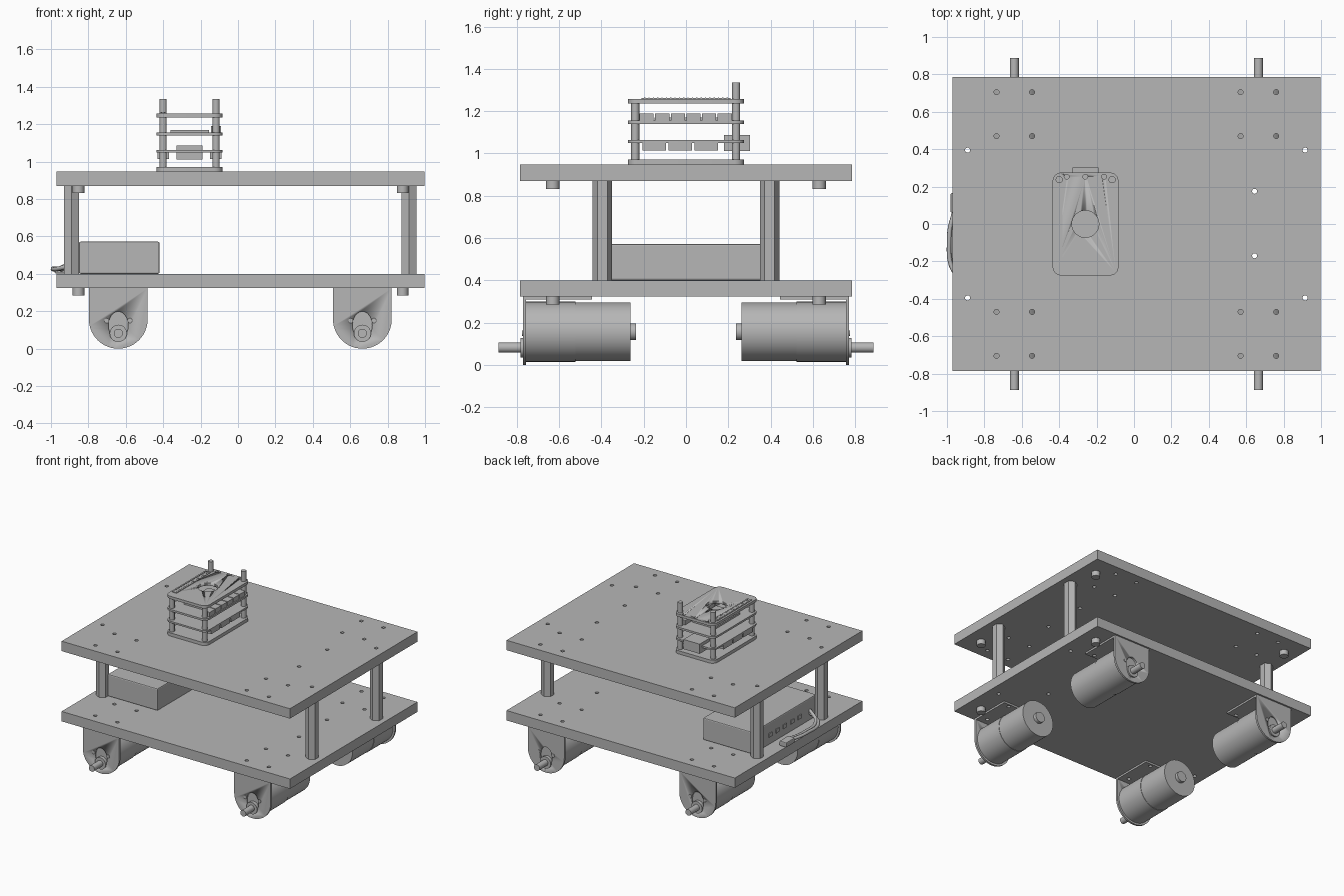
import bpy
import math
from mathutils import Matrix, Vector

cube = bpy.data.objects.get("Cube")
if cube:
    bpy.data.objects.remove(cube, do_unlink=True)

grey = bpy.data.materials.new("plain grey")
grey.use_nodes = True
grey.diffuse_color = (0.47, 0.47, 0.47, 1)
grey.node_tree.nodes["Principled BSDF"].inputs["Base Color"].default_value = (0.47, 0.47, 0.47, 1)


def finish(name, smooth=False):
    ob = bpy.context.object
    ob.name = name
    ob.data.materials.append(grey)
    if smooth:
        bpy.ops.object.shade_smooth_by_angle(angle=math.radians(35))
    return ob


def box(name, x, y, z, bevel=0):
    """Box from (min, max) pairs."""
    bpy.ops.mesh.primitive_cube_add(size=1)
    ob = finish(name)
    size = Vector([b - a for a, b in (x, y, z)])
    mid = Vector([(a + b) / 2 for a, b in (x, y, z)])
    ob.data.transform(Matrix.Translation(mid) @ Matrix.Diagonal((*size, 1)))
    if bevel:
        mod = ob.modifiers.new("bevel", "BEVEL")
        mod.width, mod.segments = bevel, 2
    return ob


def rod(name, start, end, r, sides=32, turn=0):
    """Cylinder between two points."""
    a, b = Vector(start), Vector(end)
    bpy.ops.mesh.primitive_cylinder_add(vertices=sides, radius=r, depth=(b - a).length)
    ob = finish(name, sides > 8)
    spin = (b - a).to_track_quat("Z", "Y").to_matrix().to_4x4()
    ob.data.transform(Matrix.Translation((a + b) / 2) @ spin @ Matrix.Rotation(turn, 4, "Z"))
    return ob


def prism(name, outline, axis, low, high):
    """Extrude a 2D outline along z, or along y for (x, z) outlines."""
    place = (lambda u, v, d: (u, v, d)) if axis == "z" else (lambda u, v, d: (u, d, v))
    n = len(outline)
    verts = [place(u, v, d) for d in (low, high) for u, v in outline]
    faces = [tuple(range(n))[::-1], tuple(range(n, 2 * n))]
    faces += [(i, (i + 1) % n, n + (i + 1) % n, n + i) for i in range(n)]
    if axis == "y":
        faces = [f[::-1] for f in faces]
    mesh = bpy.data.meshes.new(name)
    mesh.from_pydata(verts, [], faces)
    ob = bpy.data.objects.new(name, mesh)
    bpy.context.collection.objects.link(ob)
    bpy.ops.object.select_all(action="DESELECT")
    ob.select_set(True)
    bpy.context.view_layer.objects.active = ob
    return finish(name, True)


def arc(cx, cy, r, start, stop, steps):
    return [(cx + r * math.cos(math.radians(start + (stop - start) * i / steps)),
             cy + r * math.sin(math.radians(start + (stop - start) * i / steps)))
            for i in range(steps + 1)]


def rounded(x0, x1, y0, y1, r):
    return (arc(x1 - r, y1 - r, r, 0, 90, 6) + arc(x0 + r, y1 - r, r, 90, 180, 6)
            + arc(x0 + r, y0 + r, r, 180, 270, 6) + arc(x1 - r, y0 + r, r, 270, 360, 6))


def join(parts, name):
    bpy.ops.object.select_all(action="DESELECT")
    for p in parts:
        p.select_set(True)
    bpy.context.view_layer.objects.active = parts[0]
    bpy.ops.object.join()
    parts[0].name = name
    return parts[0]


def cut(ob, cutter):
    mod = ob.modifiers.new("holes", "BOOLEAN")
    mod.operation, mod.solver, mod.object = "DIFFERENCE", "EXACT", cutter
    cutter.hide_render = True
    cutter.hide_set(True)


# Drill pattern shared by plates, posts and bracket flanges
MOTOR_X = (-0.64, 0.665)
POSTS = [(x, y) for x in (-0.89, 0.915) for y in (-0.395, 0.395)]
spots = POSTS + [(0.645, 0.175), (0.645, -0.17)]
spots += [(m + d, y) for m in MOTOR_X for d in (-0.095, 0.095)
          for y in (-0.705, -0.47, 0.47, 0.705)]
drills = join([rod("drill", (x, y, 0.304), (x, y, 1), 0.0135, 16) for x, y in spots], "drill_cutter")

# Chassis plates with screw heads below
for name, low, high in (("lower_plate", 0.323, 0.4), ("upper_plate", 0.87, 0.947)):
    cut(box(name, (-0.97, 0.997), (-0.785, 0.785), (low, high)), drills)
    for x in (-0.853, 0.88):
        for y in (-0.63, 0.63):
            rod(name + "_screw_head", (x, y, low - 0.038), (x, y, low), 0.031)

# Hexagonal spacer posts
for x, y in POSTS:
    cut(rod("post", (x, y, 0.4), (x, y, 0.87), 0.046, 6), drills)

# Gear motors on angle brackets
for mx in MOTOR_X:
    for s in (-1, 1):
        plate = prism("motor_bracket", [(mx + 0.157, 0.323), (mx - 0.157, 0.323)]
                      + arc(mx, 0.157, 0.157, 180, 360, 28), "y", *sorted((s * 0.757, s * 0.772)))
        opening = [(mx + u, 0.125 + v * 1.4) for u, v in arc(0, 0, 0.053, 0, 345, 23)]
        cut(plate, prism("opening_cutter", opening, "y", *sorted((s * 0.74, s * 0.79))))
        flange = box("bracket_flange", (mx - 0.157, mx + 0.157),
                     sorted((s * 0.445, s * 0.765)), (0.309, 0.323))
        cut(flange, drills)
        rod("gearbox", (mx, s * 0.757, 0.157), (mx, s * 0.522, 0.157), 0.142, 48)
        rod("motor_can", (mx, s * 0.522, 0.157), (mx, s * 0.262, 0.157), 0.139, 48)
        rod("motor_end_cap", (mx, s * 0.262, 0.157), (mx, s * 0.236, 0.157), 0.04)
        rod("shaft_boss", (mx, s * 0.75, 0.082), (mx, s * 0.782, 0.082), 0.046)
        rod("shaft", (mx, s * 0.75, 0.082), (mx, s * 0.887, 0.082), 0.024)
        for d in (-0.062, 0.062):
            rod("bracket_screw", (mx + d, s * 0.76, 0.15), (mx + d, s * 0.776, 0.15), 0.013, 16)

# Battery pack with side sockets
box("battery", (-0.85, -0.42), (-0.39, 0.39), (0.4, 0.572), 0.008)
for i in range(5):
    y = -0.2 + i * 0.09
    box("battery_socket", (-0.856, -0.85), (y, y + 0.04), (0.46, 0.49))


# Battery cables and plug
def cable(name, points, r):
    curve = bpy.data.curves.new(name, "CURVE")
    curve.dimensions = "3D"
    curve.bevel_depth, curve.bevel_resolution, curve.use_fill_caps = r, 3, True
    line = curve.splines.new("BEZIER")
    line.bezier_points.add(len(points) - 1)
    for p, co in zip(line.bezier_points, points):
        p.co = co
        p.handle_left_type = p.handle_right_type = "AUTO"
    curve.materials.append(grey)
    bpy.context.collection.objects.link(bpy.data.objects.new(name, curve))


for i, lift in enumerate((0, 0.02)):
    inset = i * 0.022
    cable("battery_cable", [(-0.85, -0.31, 0.46 + lift), (-0.95 + inset, -0.27, 0.43 + lift / 2),
                            (-0.988 + inset, -0.07, 0.428), (-0.955 + inset, 0.09, 0.425)], 0.012)
box("cable_plug", (-0.98, -0.92), (0.06, 0.165), (0.402, 0.44), 0.006)

# Controller stack: base and three boards on standoffs
outline = rounded(-0.435, -0.083, -0.275, 0.275, 0.045)
prism("stack_base", outline, "z", 0.947, 0.972)
prism("main_board", outline, "z", 1.05, 1.063)
prism("driver_board", outline, "z", 1.14, 1.155)
cover = prism("top_cover", outline, "z", 1.236, 1.257)
window = rod("window_cutter", (-0.26, 0, 1.2), (-0.26, 0, 1.3), 0.072, 48)
small = [rod("small_cutter", (x, 0.253, 1.2), (x, 0.253, 1.3), 0.013, 16)
         for x in (-0.36, -0.26, -0.16)]
cut(cover, join([window] + small, "cover_cutter"))
for x in (-0.4, -0.117):
    rod("front_standoff", (x, -0.24, 0.96), (x, -0.24, 1.245), 0.019, 20)
    rod("rear_standoff", (x, 0.237, 0.96), (x, 0.237, 1.335), 0.019, 20)

# Pin header and its pins along the cover
box("pin_header", (-0.42, -0.382), (-0.21, 0.21), (1.25, 1.262))
for i in range(20):
    y = -0.195 + i * 0.0205
    for x in (-0.41, -0.392):
        box("header_pin", (x - 0.003, x + 0.003), (y - 0.003, y + 0.003), (1.262, 1.265))

# Board components: connector rows, port and chips
for i in range(3):
    y = -0.205 + i * 0.123
    for x in (-0.43, -0.15):
        box("edge_connector", (x, x + 0.062), (y, y + 0.11), (1.015, 1.05))
for i in range(6):
    y = -0.22 + i * 0.074
    box("terminal_block", (-0.145, -0.09), (y, y + 0.067), (1.155, 1.19))
box("rear_port", (-0.33, -0.19), (0.18, 0.303), (1.012, 1.087))
box("driver_chip", (-0.36, -0.155), (-0.15, 0.15), (1.155, 1.169))
